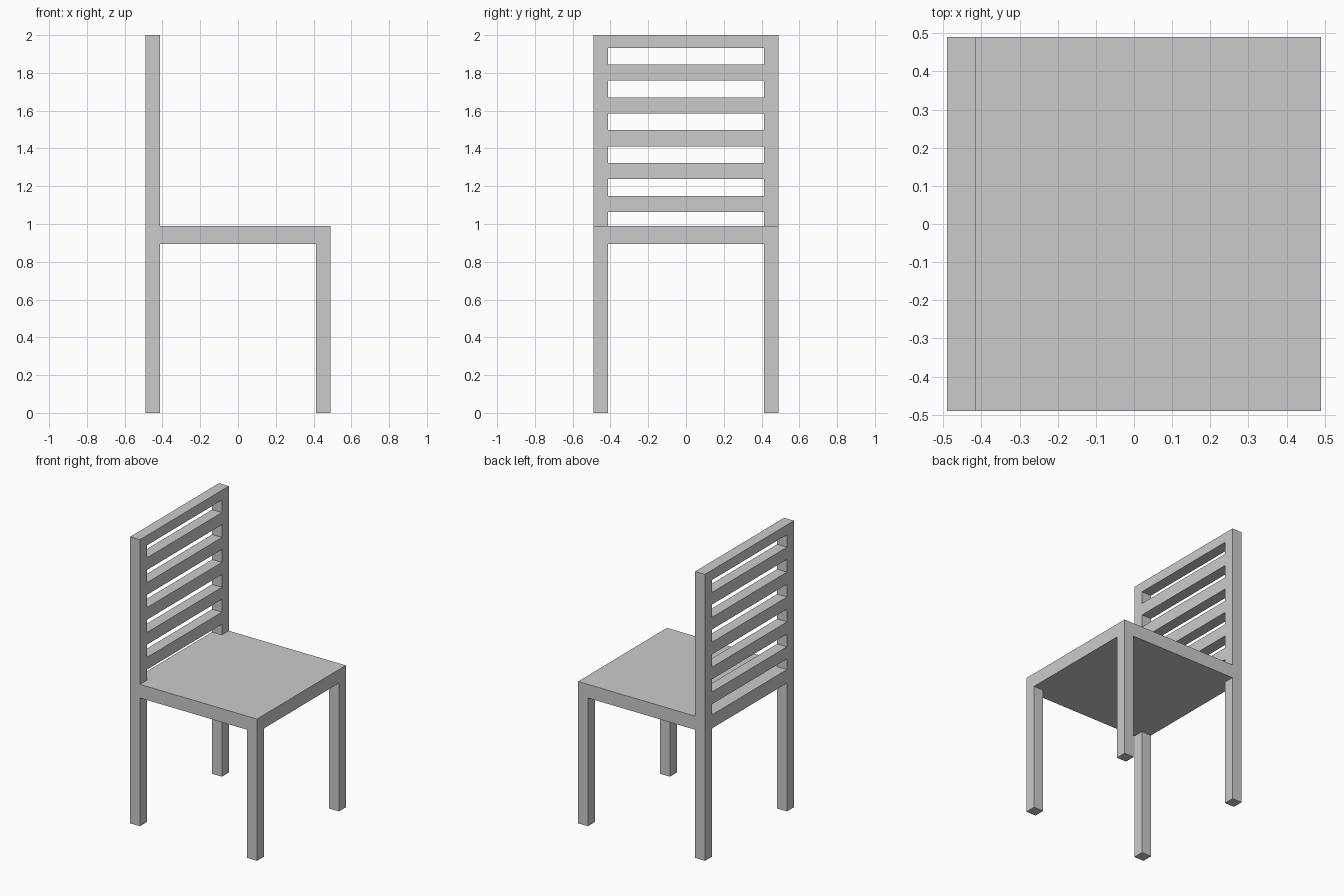
import bpy

if "Cube" in bpy.data.objects:
    bpy.data.objects.remove(bpy.data.objects["Cube"])

HALF = 0.49         # half width of the chair
INNER = 0.414       # inner face of legs and posts
SEAT_BOTTOM, SEAT_TOP, TOP = 0.895, 0.99, 2.0


def box(name, lo, hi, mirror=(False, False, False)):
    """Box between two corners, optionally mirrored about the world axes."""
    bpy.ops.mesh.primitive_cube_add(size=1)
    ob = bpy.context.object
    ob.name = name
    for v in ob.data.vertices:
        v.co = [(a + b) / 2 + c * (b - a) for a, b, c in zip(lo, hi, v.co)]
    if any(mirror):
        mod = ob.modifiers.new("Mirror", 'MIRROR')
        mod.use_axis = mirror
        mod.use_mirror_merge = False
    return ob


# Seat slab
box("seat", (-HALF, -HALF, SEAT_BOTTOM), (HALF, HALF, SEAT_TOP))

# Four legs under the corners
box("legs", (INNER, INNER, 0), (HALF, HALF, SEAT_BOTTOM), (True, True, False))

# Two backrest posts, in line with the legs at -x
box("back_posts", (-HALF, INNER, SEAT_TOP), (-INNER, HALF, TOP), (False, True, False))

# Top rail, flush with the posts
box("top_rail", (-HALF, -INNER, 1.931), (-INNER, INNER, TOP))

# Five evenly spaced slats
for i in range(5):
    z = 1.064 + i * 0.1738
    box(f"back_slat_{i + 1}", (-HALF, -INNER, z), (-INNER, INNER, z + 0.085))
